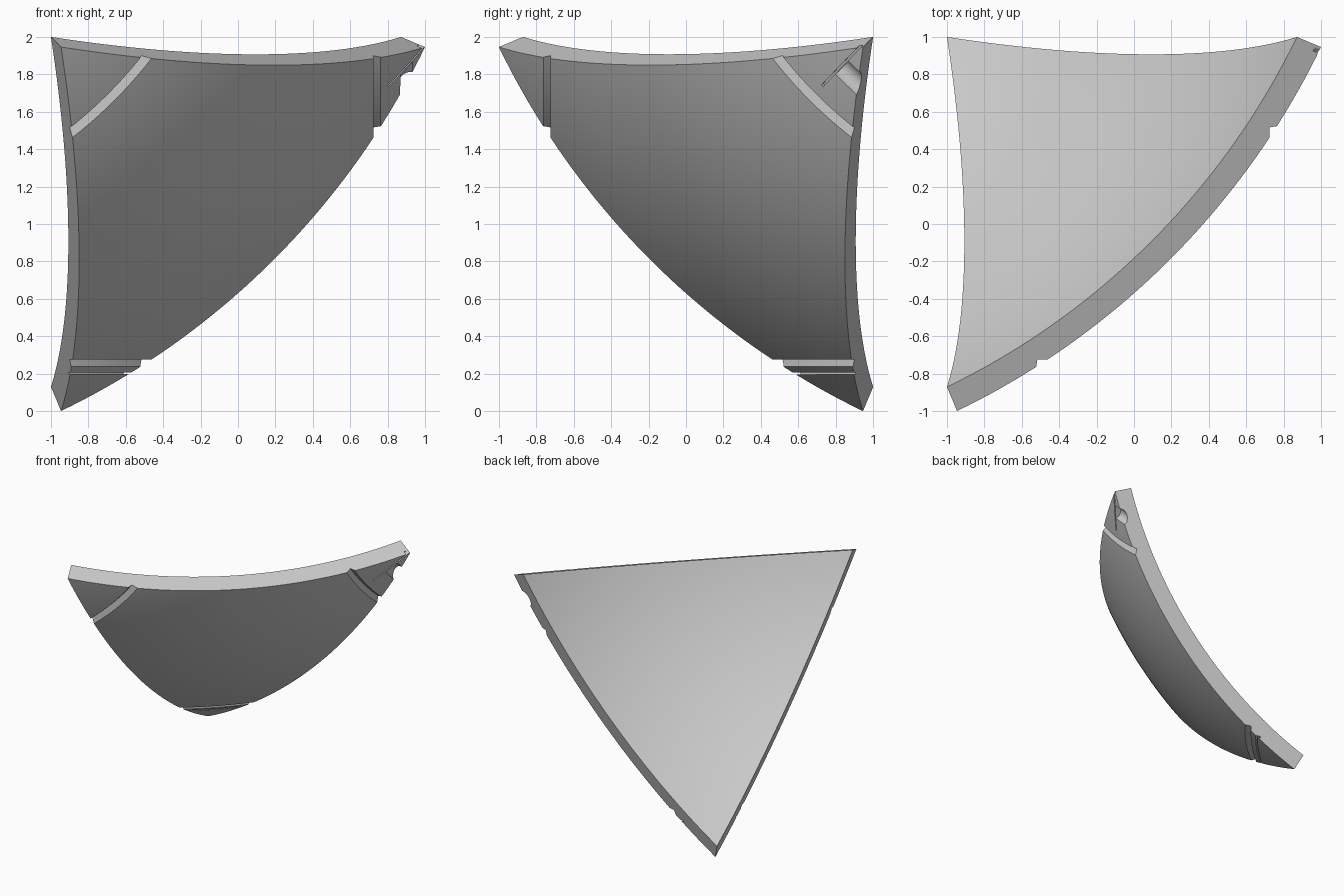
import bpy, bmesh, math
from mathutils import Vector, Matrix

cube = bpy.data.objects.get("Cube")
if cube:
    bpy.data.objects.remove(cube, do_unlink=True)

# The panel is a triangular piece of a hollow ball. Local axes point at the three corners.
T = 2.35
CENTRE = Vector((-T, -T, -T))
LOW, HIGH = T - 0.946, T + 1
R_OUT = Vector((LOW, LOW, HIGH)).length
R_IN = R_OUT - 0.15
TO_WORLD = Matrix.Translation((0, 0, 1)) @ Matrix.Diagonal((1, -1, -1, 1))
N = 40

grey = bpy.data.materials.new("plain grey")
grey.use_nodes = True
GREY = (0.6, 0.6, 0.6, 1)
grey.diffuse_color = GREY
grey.node_tree.nodes["Principled BSDF"].inputs["Base Color"].default_value = GREY


def finish(bm, name):
    bm.transform(TO_WORLD)
    bmesh.ops.recalc_face_normals(bm, faces=bm.faces[:])
    mesh = bpy.data.meshes.new(name)
    bm.to_mesh(mesh)
    bm.free()
    mesh.materials.append(grey)
    obj = bpy.data.objects.new(name, mesh)
    bpy.context.collection.objects.link(obj)
    return obj


def shell():
    """Curved triangle grid on both radii, closed along the borders."""
    bm = bmesh.new()
    corners = [Vector([HIGH if i == k else LOW for i in range(3)]) for k in range(3)]
    layers = []
    for radius in (R_IN, R_OUT):
        grid = {}
        for i in range(N + 1):
            for j in range(N + 1 - i):
                d = corners[0] * i + corners[1] * j + corners[2] * (N - i - j)
                grid[i, j] = bm.verts.new(CENTRE + d.normalized() * radius)
        for i in range(N):
            for j in range(N - i):
                bm.faces.new([grid[i, j], grid[i + 1, j], grid[i, j + 1]])
                if i + j < N - 1:
                    bm.faces.new([grid[i + 1, j], grid[i + 1, j + 1], grid[i, j + 1]])
        layers.append(grid)
    inner, outer = layers
    for border in (lambda s: (s, 0), lambda s: (0, s), lambda s: (s, N - s)):
        for s in range(N):
            p, q = border(s), border(s + 1)
            bm.faces.new([inner[p], inner[q], outer[q], outer[p]])
    return finish(bm, "curved_panel")


def ring_cutter(axis, h0, h1, floor):
    """Quarter ring around one corner axis."""
    bm = bmesh.new()
    steps, rows = 48, []
    for s in range(steps + 1):
        ang = math.pi / 2 * s / steps
        row = []
        for h, r in ((h0, floor), (h1, floor), (h1, 2.7), (h0, 2.7)):
            v = Vector((0, 0, 0))
            v[axis] = h + T
            v[(axis + 1) % 3] = r * math.cos(ang)
            v[(axis + 2) % 3] = r * math.sin(ang)
            row.append(bm.verts.new(CENTRE + v))
        rows.append(row)
    for a, b in zip(rows, rows[1:]):
        for k in range(4):
            m = (k + 1) % 4
            bm.faces.new([a[k], a[m], b[m], b[k]])
    bm.faces.new(rows[0])
    bm.faces.new(rows[-1])
    return finish(bm, "ring_cutter")


def frame(centre, along, up):
    """Matrix with x along the part and z pointing outwards."""
    x = along.normalized()
    z = (up - x * up.dot(x)).normalized()
    m = Matrix((x, z.cross(x), z)).transposed().to_4x4()
    return Matrix.Translation(centre) @ m


def box_cutter(centre, along, up, size):
    bm = bmesh.new()
    bmesh.ops.create_cube(bm, size=1)
    bm.transform(frame(centre, along, up) @ Matrix.Diagonal((*size, 1)))
    return finish(bm, "box_cutter")


def scoop_cutter(centre, along, radius, length):
    bm = bmesh.new()
    bmesh.ops.create_cone(bm, cap_ends=True, segments=48, radius1=radius,
                          radius2=radius, depth=length)
    bm.transform(frame(centre, along, centre - CENTRE) @ Matrix.Rotation(math.pi / 2, 4, 'Y'))
    return finish(bm, "scoop_cutter")


def outer_point(b, c):
    """Point on the outer skin near the right-hand corner."""
    b, c = b + T, c + T
    return CENTRE + Vector((math.sqrt(R_OUT ** 2 - b * b - c * c), b, c))


panel = shell()
cutters = []

# Stepped groove around each corner, plus a fine line on the lowest one
for axis in range(3):
    cutters.append(ring_cutter(axis, 0.725, 0.762, 2.338))
cutters.append(ring_cutter(2, 0.793, 0.803, 2.26))

# Fine V-shaped line
apex = outer_point(-0.73, -0.74)
for end in (outer_point(-0.53, -0.94), outer_point(-0.95, -0.97)):
    mid, run = (apex + end) / 2, end - apex
    cutters.append(box_cutter(mid, run, mid - CENTRE, (run.length + 0.01, 0.012, 0.06)))

# Round scoops across two corners
cutters.append(scoop_cutter(Vector((-0.83, 0.91, -0.83)), Vector((1, 0, -1)), 0.06, 0.8))
run = Vector((0, -1, 1)).normalized()
cutters.append(scoop_cutter(Vector((0.91, -0.83, -0.83)) + run * 0.2, run, 0.06, 0.4))

# Two pockets beside each edge on the hollow side
for axis in range(3):
    normal = Vector([LOW + HIGH if i == axis else -LOW for i in range(3)])
    for near, far in ((1, 2), (2, 1)):
        d = Vector((0, 0, 0))
        d[axis] = T - 0.805
        d[(axis + near) % 3] = T + 0.435
        d[(axis + far) % 3] = T - 0.38
        d.normalize()
        cutters.append(box_cutter(CENTRE + d * R_IN, normal, d, (0.21, 0.12, 0.16)))

# Apply every cut
bpy.context.view_layer.objects.active = panel
for cutter in cutters:
    mod = panel.modifiers.new("cut", 'BOOLEAN')
    mod.operation = 'DIFFERENCE'
    mod.solver = 'EXACT'
    mod.object = cutter
    bpy.ops.object.modifier_apply(modifier=mod.name)
    bpy.data.objects.remove(cutter, do_unlink=True)

bpy.ops.object.select_all(action='DESELECT')
panel.select_set(True)
bpy.ops.object.shade_smooth_by_angle(angle=math.radians(25))
